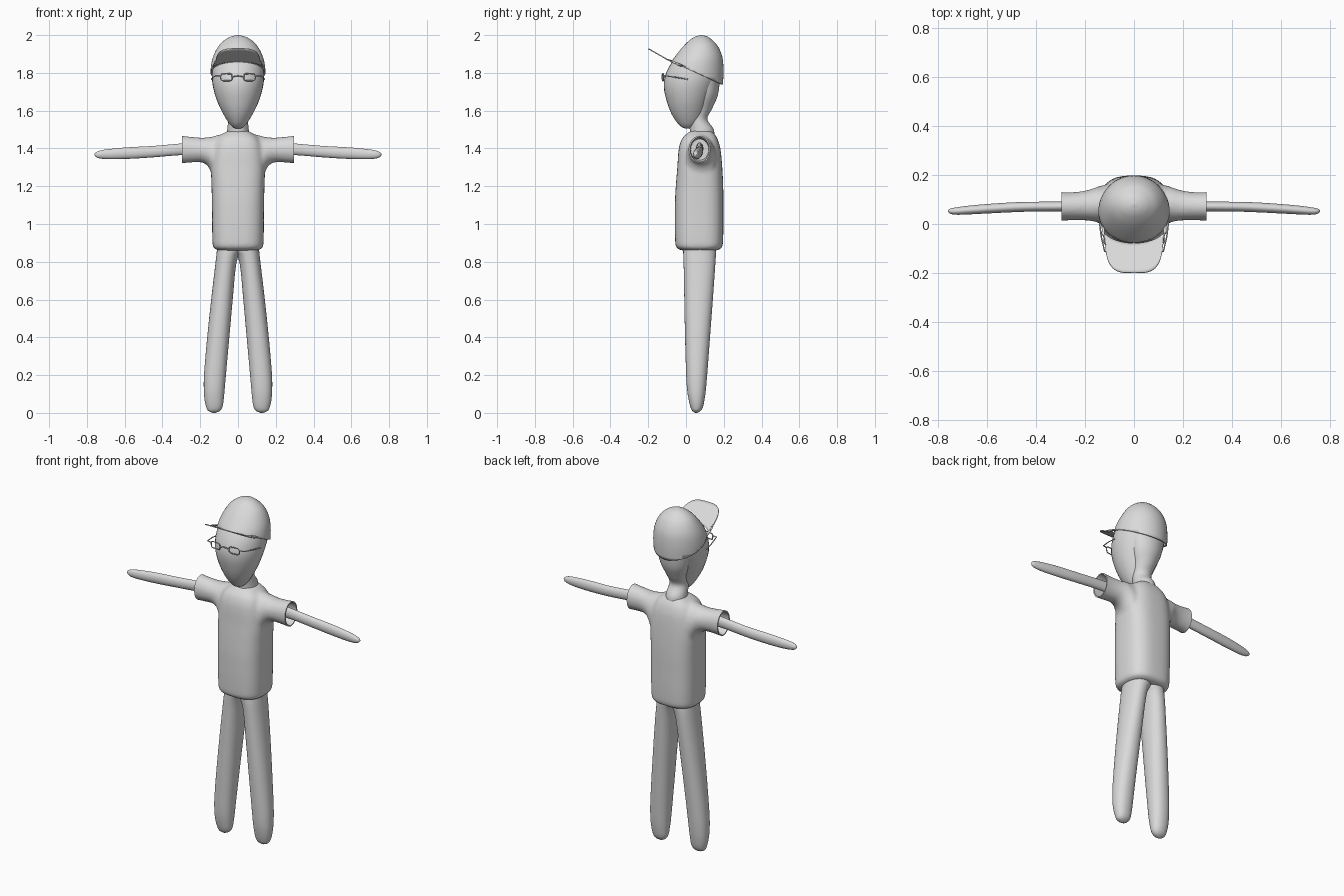
import bpy, bmesh
from math import cos, sin, pi, radians, copysign
from mathutils import Vector

default_cube = bpy.data.objects.get("Cube")
if default_cube:
    bpy.data.objects.remove(default_cube, do_unlink=True)

clay = bpy.data.materials.new("plain light grey")
clay.use_nodes = True
clay.diffuse_color = (0.7, 0.7, 0.7, 1)
clay.node_tree.nodes["Principled BSDF"].inputs["Base Color"].default_value = (0.7, 0.7, 0.7, 1)


def power(value, exponent):
    return copysign(abs(value) ** exponent, value)


def densify(sections, steps):
    """Smoothly interpolate sections, using the first entry as the parameter."""
    rows = [Vector(s) for s in sections]
    last = len(rows) - 1
    slopes = []
    for i in range(last + 1):
        a, b = rows[max(i - 1, 0)], rows[min(i + 1, last)]
        slopes.append((b - a) / (b[0] - a[0]))
    result = []
    for i in range(last):
        a, b = rows[i], rows[i + 1]
        span = b[0] - a[0]
        for k in range(steps):
            t = k / steps
            s = t * t * (3 - 2 * t)
            result.append(a + (b - a) * s + slopes[i] * span * t * (1 - t) ** 2
                          - slopes[i + 1] * span * t * t * (1 - t))
    result.append(rows[last])
    return result


def loft(bm, sections, axis="z", squareness=2, sides=32, steps=4):
    """Skin closed sections given as (position, low u, high u, low v, high v)."""
    rings = []
    for pos, u0, u1, v0, v1 in densify(sections, steps):
        ring = []
        for k in range(sides):
            a = 2 * pi * k / sides
            u = (u0 + u1) / 2 + (u1 - u0) / 2 * power(cos(a), 2 / squareness)
            v = (v0 + v1) / 2 + (v1 - v0) / 2 * power(sin(a), 2 / squareness)
            ring.append(bm.verts.new((u, v, pos) if axis == "z" else (pos, u, v)))
        rings.append(ring)
    for low, high in zip(rings, rings[1:]):
        for k in range(sides):
            n = (k + 1) % sides
            bm.faces.new((low[k], low[n], high[n], high[k]))
    bm.faces.new(rings[0][::-1])
    bm.faces.new(rings[-1])


def symmetric(sections):
    return [(z, -w, w, front, back) for z, w, front, back in sections]


def finish(bm, name):
    bmesh.ops.recalc_face_normals(bm, faces=bm.faces[:])
    mesh = bpy.data.meshes.new(name)
    bm.to_mesh(mesh)
    bm.free()
    obj = bpy.data.objects.new(name, mesh)
    bpy.context.collection.objects.link(obj)
    mesh.materials.append(clay)
    return obj


def shade(obj):
    bpy.ops.object.select_all(action="DESELECT")
    obj.select_set(True)
    bpy.context.view_layer.objects.active = obj
    bpy.ops.object.shade_smooth_by_angle(angle=radians(45))


def part(name, sections, mirrored=False, **options):
    bm = bmesh.new()
    loft(bm, sections, **options)
    obj = finish(bm, name)
    shade(obj)
    if mirrored:
        obj.modifiers.new("other side", "MIRROR")
    return obj


# Egg-shaped head
part("head", symmetric([
    (1.505, .012, -.005, .02), (1.515, .03, -.025, .045), (1.54, .052, -.05, .075),
    (1.59, .082, -.08, .1), (1.65, .11, -.102, .125), (1.72, .131, -.117, .155),
    (1.78, .138, -.112, .178), (1.85, .132, -.079, .183), (1.9, .11, -.035, .17),
    (1.95, .07, .02, .135), (1.965, .01, .07, .09)]))

# Neck running up into the back of the skull
part("neck", symmetric([
    (1.44, .06, .02, .15), (1.5, .057, .02, .147), (1.555, .052, .015, .113),
    (1.61, .06, .02, .138), (1.68, .085, .03, .168), (1.76, .1, .04, .18)]))

# Cap dome, cut along a sloping rim
bm = bmesh.new()
loft(bm, symmetric([
    (1.68, .138, -.11, .19), (1.78, .146, -.105, .198), (1.85, .141, -.082, .197),
    (1.9, .126, -.048, .188), (1.95, .097, -.006, .163), (1.98, .062, .028, .132),
    (1.994, .033, .053, .11), (2, .005, .077, .085)]), sides=48)
bmesh.ops.bisect_plane(bm, geom=bm.verts[:] + bm.edges[:] + bm.faces[:],
                       plane_co=(0, 0, 1.825), plane_no=(0, .45, 1), clear_inner=True)
cap = finish(bm, "cap_dome")
shade(cap)
shell = cap.modifiers.new("cloth thickness", "SOLIDIFY")
shell.thickness = .007

# Cap brim: bands from the dome rim out to a rounded front edge
bm = bmesh.new()
bands, columns = 8, 32
grid = []
for j in range(bands + 1):
    t = j / bands
    row = []
    for k in range(columns + 1):
        a = pi * k / columns
        root = Vector((.134 * cos(a), -.005 - .073 * sin(a)))
        edge = Vector((.12 * power(cos(a), .55), -.005 - .193 * sin(a) ** .6))
        p = root.lerp(edge, t)
        height = 1.827 - .45 * p.y + .12 * max(0, -p.y - .075)
        row.append(bm.verts.new((p.x, p.y, height)))
    grid.append(row)
for low, high in zip(grid, grid[1:]):
    for k in range(columns):
        bm.faces.new((low[k], low[k + 1], high[k + 1], high[k]))
brim = finish(bm, "cap_brim")
shade(brim)
brim.modifiers.new("brim thickness", "SOLIDIFY").thickness = .006

# Shirt: torso and sleeves fused into one smooth skin
bm = bmesh.new()
loft(bm, symmetric([
    (.86, .105, -.025, .165), (.872, .128, -.048, .187), (.9, .135, -.057, .196),
    (1.1, .138, -.059, .198), (1.2, .14, -.054, .197), (1.3, .143, -.046, .192),
    (1.4, .132, -.038, .182), (1.45, .112, -.022, .167), (1.475, .085, 0, .152),
    (1.493, .055, .025, .138)]), squareness=2.8, sides=48)
sleeve = [(0, -.02, .165, 1.16, 1.49), (.08, -.015, .165, 1.18, 1.478),
          (.13, 0, .158, 1.24, 1.464), (.155, .008, .15, 1.3, 1.46),
          (.19, .014, .138, 1.325, 1.457), (.25, .015, .13, 1.325, 1.462),
          (.33, .012, .132, 1.318, 1.472)]
loft(bm, sleeve, axis="x")
loft(bm, [(-s[0], *s[1:]) for s in sleeve[::-1]], axis="x")
shirt = finish(bm, "shirt")

# Hidden cutter that trims and hollows both cuffs
bm = bmesh.new()
bore = [(.22, .025, .12, 1.338, 1.45), (.296, .022, .123, 1.328, 1.46),
        (.297, -.1, .25, 1.2, 1.6), (.4, -.1, .25, 1.2, 1.6)]
loft(bm, bore, axis="x", steps=1)
loft(bm, [(-s[0], *s[1:]) for s in bore[::-1]], axis="x", steps=1)
cutter = finish(bm, "cuff_cutter")
cutter.hide_render = True
cutter.hide_viewport = True
cutter.display_type = "WIRE"

remesh = shirt.modifiers.new("fuse", "REMESH")
remesh.mode = "VOXEL"
remesh.voxel_size = .009
remesh.use_smooth_shade = True
relax = shirt.modifiers.new("relax", "SMOOTH")
relax.factor = .5
relax.iterations = 8
hollow = shirt.modifiers.new("hollow cuffs", "BOOLEAN")
hollow.operation = "DIFFERENCE"
hollow.solver = "EXACT"
hollow.object = cutter
shade(shirt)

# Arms tapering to rounded mitten tips
part("arms", [
    (.2, .052, .092, 1.365, 1.432), (.3, .052, .091, 1.365, 1.426),
    (.45, .05, .09, 1.353, 1.413), (.58, .044, .083, 1.345, 1.406),
    (.68, .039, .074, 1.343, 1.397), (.73, .038, .067, 1.347, 1.389),
    (.752, .043, .062, 1.355, 1.38), (.76, .051, .055, 1.365, 1.37)],
    mirrored=True, axis="x", sides=24)

# Legs meeting at the crotch, with rounded feet
part("legs", [
    (0, .118, .134, .048, .06), (.01, .097, .157, .034, .076), (.03, .083, .168, .024, .089),
    (.07, .076, .177, .014, .098), (.12, .071, .181, .006, .105), (.2, .064, .18, .001, .112),
    (.4, .046, .163, -.005, .127), (.6, .028, .142, -.009, .142), (.77, .012, .122, -.012, .154),
    (.83, -.002, .115, -.014, .158), (.86, -.02, .112, -.015, .16), (.9, -.03, .11, -.015, .16)],
    mirrored=True, squareness=2.2)

# Wire spectacles: two rims, two temples and a bridge
wire = bpy.data.curves.new("spectacles", "CURVE")
wire.dimensions = "3D"
wire.bevel_depth = .003
wire.bevel_resolution = 2


def strand(points, closed=False):
    spline = wire.splines.new("POLY")
    spline.points.add(len(points) - 1)
    for target, p in zip(spline.points, points):
        target.co = (*p, 1)
    spline.use_cyclic_u = closed


for side in (-1, 1):
    rim = []
    for k in range(16):
        a = 2 * pi * k / 16
        rim.append((side * (.061 + .031 * power(cos(a), .5)),
                    -.122 + .004 * cos(a), 1.777 + .019 * power(sin(a), .5)))
    strand(rim, closed=True)
    strand([(side * .092, -.118, 1.785), (side * .12, -.112, 1.785),
            (side * .134, -.05, 1.776), (side * .141, .01, 1.766)])
strand([(-.03, -.126, 1.78), (0, -.128, 1.785), (.03, -.126, 1.78)])
spectacles = bpy.data.objects.new("spectacles", wire)
bpy.context.collection.objects.link(spectacles)
wire.materials.append(clay)
